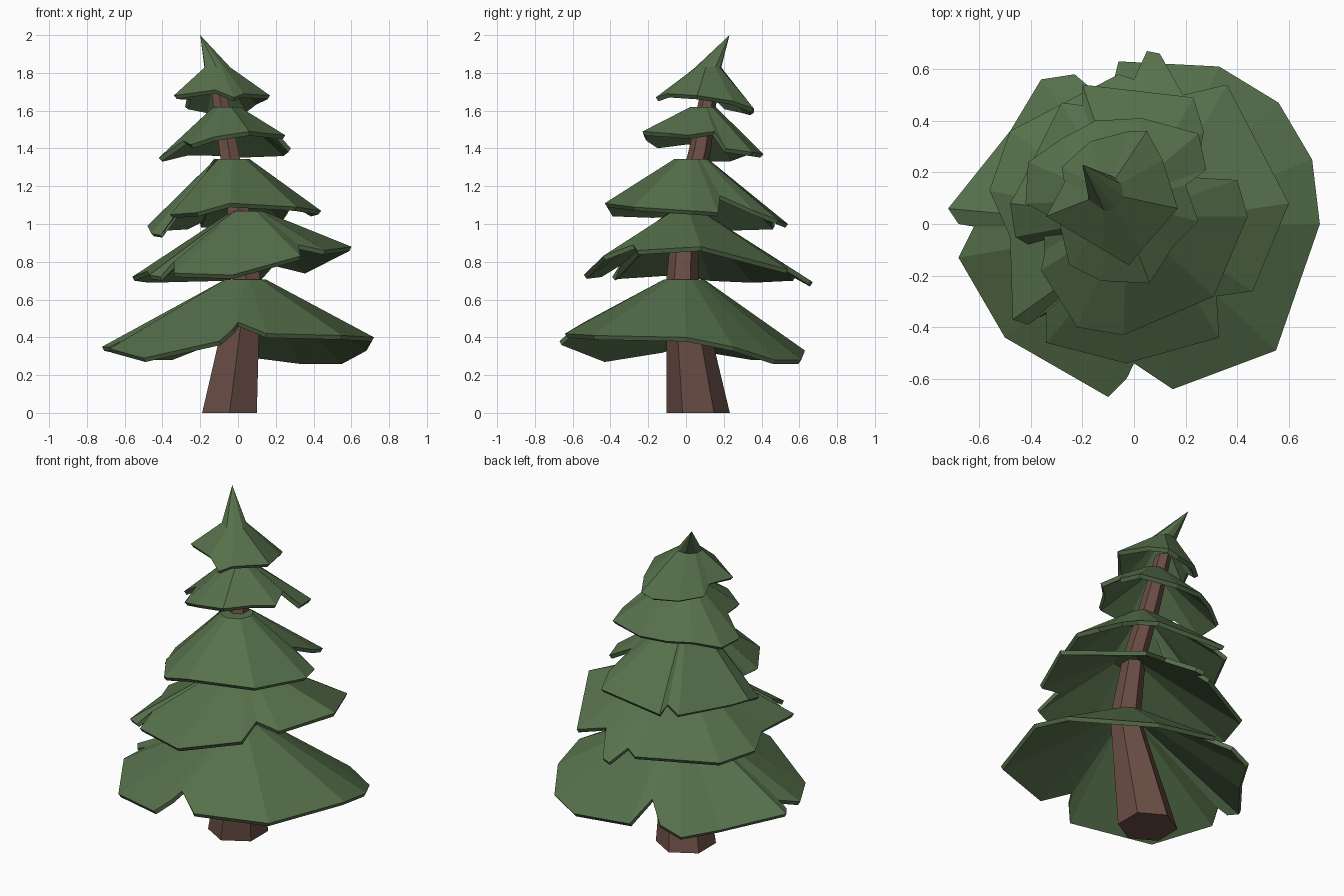
import bpy, bmesh
from math import atan2, cos, sin, pi


def material(name, rgb):
    m = bpy.data.materials.new(name)
    m.diffuse_color = (*rgb, 1)
    return m


GREEN = material("needles", (0.095, 0.165, 0.072))
BROWN = material("bark", (0.145, 0.075, 0.06))


def make_object(name, bm, mat):
    me = bpy.data.meshes.new(name)
    bm.normal_update()
    bm.to_mesh(me)
    bm.free()
    me.materials.append(mat)
    ob = bpy.data.objects.new(name, me)
    bpy.context.collection.objects.link(ob)
    return ob


def bridge(bm, a, b):
    n = len(a)
    for i in range(n):
        j = (i + 1) % n
        bm.faces.new((a[i], a[j], b[j], b[i]))


# Skirt of branches: jagged rim rising to a small ring, then flat cap or leaning tip
def tier(name, centre, top_r, rim, tip=None):
    cx, cy, cz = centre
    bm = bmesh.new()
    outer = [bm.verts.new(p) for p in rim]
    inner = []
    for x, y, z in rim:
        a = atan2(y - cy, x - cx)
        inner.append(bm.verts.new((cx + top_r * cos(a), cy + top_r * sin(a), cz)))
    bridge(bm, outer, inner)
    if tip:
        t = bm.verts.new(tip)
        for i in range(len(inner)):
            bm.faces.new((inner[i], inner[(i + 1) % len(inner)], t))
    else:
        bm.faces.new(inner)
    ob = make_object(name, bm, GREEN)
    mod = ob.modifiers.new("thickness", 'SOLIDIFY')
    mod.thickness = 0.025
    mod.offset = -1


# Trunk: bent six-sided tapering tube
bm = bmesh.new()
rings = []
for x, y, z, r in [(-.045, .065, 0, .167), (.045, -.02, .7, .085), (.0, .0, 1.08, .065),
                   (-.05, .075, 1.4, .058), (-.105, .125, 1.72, .045)]:
    rings.append([bm.verts.new((x + r * cos(pi / 2 + i * pi / 3),
                                y + r * sin(pi / 2 + i * pi / 3), z)) for i in range(6)])
for lo, hi in zip(rings, rings[1:]):
    bridge(bm, lo, hi)
bm.faces.new(rings[0][::-1])
bm.faces.new(rings[-1])
make_object("trunk", bm, BROWN)

# Branch tiers, bottom to top
tier("branches_bottom", (.04, -.01, .705), .11, [
    (.72, 0, .40), (.69, .25, .35), (.56, .47, .28), (.33, .61, .28), (-.06, .63, .33),
    (-.1, .47, .43), (-.23, .58, .35), (-.36, .56, .30), (-.48, .36, .30), (-.72, .06, .35),
    (-.68, 0, .35), (-.62, -.01, .38), (-.68, -.13, .34), (-.50, -.44, .29),
    (-.10, -.67, .38), (-.03, -.6, .44), (0, -.54, .48), (.15, -.64, .42), (.55, -.49, .41)])

tier("branches_lower", (.05, 0, 1.07), .08, [
    (.60, .08, .88), (.36, .54, .76), (.19, .5, .80), (.10, .66, .70), (.05, .67, .69),
    (0, .56, .75), (-.06, .58, .72), (-.48, .36, .71), (-.56, .13, .72), (-.48, -.05, .75),
    (-.47, -.37, .73), (-.41, -.39, .72), (-.34, -.34, .80), (-.34, -.46, .74),
    (-.03, -.54, .73), (.33, -.44, .83), (.32, -.28, .89), (.46, -.26, .86)])

tier("branches_middle", (-.03, .03, 1.345), .09, [
    (.44, .03, 1.07), (.40, .17, 1.06), (.24, .18, 1.15), (.27, .36, 1.07), (.23, .49, 1.02),
    (-.2, .54, 1.0), (-.2, .46, 1.03), (-.28, .47, .99), (-.43, .17, .98), (-.48, .08, .99),
    (-.46, -.05, .95), (-.41, -.08, .94), (-.33, -.03, 1.04), (-.36, -.18, 1.05),
    (-.22, -.40, 1.06), (-.04, -.43, 1.11), (.31, -.28, 1.09)])

tier("branches_upper", (-.06, .09, 1.62), .07, [
    (.25, .01, 1.47), (.2, .15, 1.49), (.28, .21, 1.40), (.25, .35, 1.38), (.03, .41, 1.37),
    (-.15, .40, 1.38), (-.28, .33, 1.38), (-.41, .24, 1.35), (-.42, .08, 1.35),
    (-.29, .01, 1.44), (-.25, -.16, 1.42), (-.13, -.22, 1.46), (.06, -.23, 1.49), (.15, -.09, 1.48)])

tier("branches_top", (-.11, .12, 1.83), .07, [
    (.17, .06, 1.68), (.11, .25, 1.65), (.05, .36, 1.61), (-.02, .36, 1.59), (-.17, .32, 1.60),
    (-.28, .22, 1.62), (-.27, .16, 1.67), (-.34, .03, 1.68), (-.12, -.10, 1.71),
    (-.02, -.16, 1.67), (.03, -.1, 1.69)], tip=(-.20, .23, 2.0))
